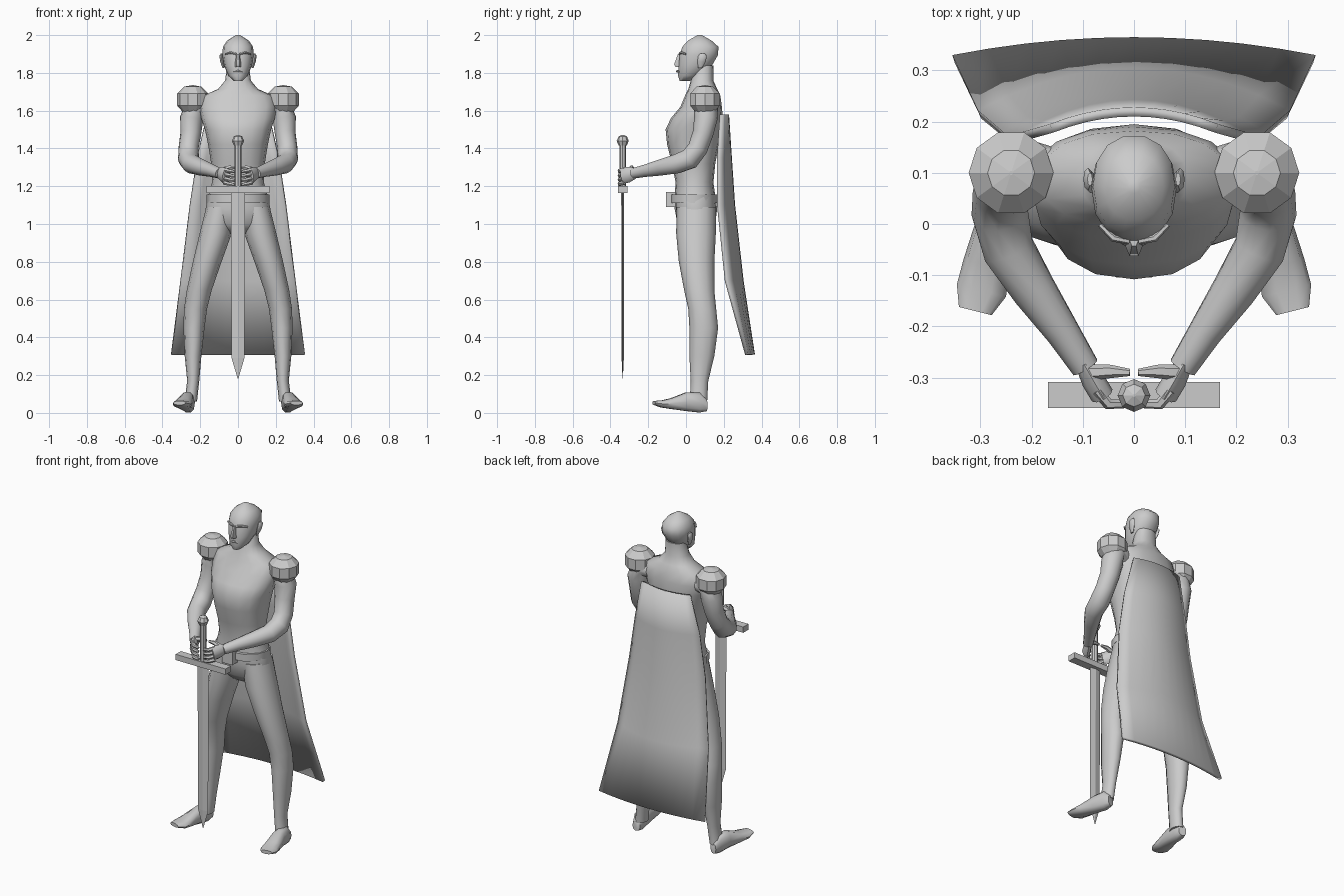
import bpy, bmesh, math
from mathutils import Vector

def ellipse(c, a, b, n=14, p=1.0):
    """Ring of n points round c, spanned by half-axis vectors a and b (p<1 = boxier)."""
    f = lambda t: math.copysign(abs(t) ** p, t)
    return [Vector(c) + Vector(a) * f(math.cos(2 * math.pi * i / n))
            + Vector(b) * f(math.sin(2 * math.pi * i / n)) for i in range(n)]

def finish(name, bm, angle=None, mirror=False):
    bmesh.ops.recalc_face_normals(bm, faces=bm.faces)
    me = bpy.data.meshes.new(name)
    bm.to_mesh(me)
    bm.free()
    ob = bpy.data.objects.new(name, me)
    bpy.context.collection.objects.link(ob)
    if angle:
        bpy.ops.object.select_all(action='DESELECT')
        ob.select_set(True)
        bpy.context.view_layer.objects.active = ob
        bpy.ops.object.shade_smooth_by_angle(angle=math.radians(angle))
    if mirror:
        ob.modifiers.new("Mirror", 'MIRROR').use_mirror_merge = False
    return ob

def loft(name, rings, angle=50, mirror=False):
    bm = bmesh.new()
    vs = [[bm.verts.new(p) for p in r] for r in rings]
    n = len(rings[0])
    for r, s in zip(vs, vs[1:]):
        for i in range(n):
            bm.faces.new((r[i], r[(i + 1) % n], s[(i + 1) % n], s[i]))
    bm.faces.new(vs[0])
    bm.faces.new(vs[-1])
    return finish(name, bm, angle, mirror)

def column(name, rows, p=1.0, n=14, mirror=False):
    """Rows of (z, centre x, half width, front y, back y)."""
    return loft(name, [ellipse((x, (f + b) / 2, z), (w, 0, 0), (0, (b - f) / 2, 0), n, p)
                       for z, x, w, f, b in rows], 50, mirror)

def limb(name, rows, n=10, flat=1.0, mirror=True):
    """Tube along rows of (x, y, z, radius); flat scales the sideways radius."""
    pts = [Vector(r[:3]) for r in rows]
    rings = []
    side = None
    for i, r in enumerate(rows):
        t = (pts[min(i + 1, len(pts) - 1)] - pts[max(i - 1, 0)]).normalized()
        if side is None:
            side = t.orthogonal().normalized() if abs(t.z) > 0.9 else t.cross((0, 0, 1)).normalized()
        side = (side - t * side.dot(t)).normalized()
        rings.append(ellipse(pts[i], side * r[3] * flat, t.cross(side) * r[3], n))
    return loft(name, rings, 50, mirror)

def box(name, x, y, z):
    return loft(name, [[Vector((a, b, h)) for a, b in
                        ((x[0], y[0]), (x[1], y[0]), (x[1], y[1]), (x[0], y[1]))] for h in z], None)

def lathe(name, cx, cy, rows, n=10, mirror=False):
    return loft(name, [ellipse((cx, cy, z), (r, 0, 0), (0, r, 0), n) for r, z in rows], None, mirror)

# Torso and neck
column("torso", [
    (0.95, 0, 0.07, 0.00, 0.12), (1.0, 0, 0.16, -0.045, 0.155), (1.08, 0, 0.172, -0.06, 0.165),
    (1.15, 0, 0.157, -0.06, 0.155), (1.22, 0, 0.137, -0.055, 0.145), (1.32, 0, 0.142, -0.075, 0.155),
    (1.42, 0, 0.158, -0.10, 0.175), (1.50, 0, 0.175, -0.108, 0.19), (1.56, 0, 0.195, -0.08, 0.195),
    (1.62, 0, 0.205, -0.03, 0.19), (1.68, 0, 0.185, -0.005, 0.182), (1.715, 0, 0.105, 0.012, 0.165),
    (1.76, 0, 0.068, 0.025, 0.145), (1.84, 0, 0.058, 0.05, 0.145)], 0.88, 16)

# Head with chin, brow and pointed crown
column("head", [
    (1.757, 0, 0.022, -0.034, 0.02), (1.785, 0, 0.052, -0.044, 0.075), (1.84, 0, 0.074, -0.04, 0.14),
    (1.895, 0, 0.083, -0.036, 0.172), (1.938, 0, 0.08, -0.022, 0.174), (1.97, 0, 0.058, 0.008, 0.138),
    (2.0, 0, 0.012, 0.06, 0.085)], 0.92)

# Face details
loft("nose", [ellipse((0, y, z), (w, 0, 0), (0, d, 0), 6) for z, y, w, d in
              ((1.832, -0.04, 0.016, 0.018), (1.845, -0.043, 0.017, 0.023), (1.9, -0.034, 0.008, 0.01))])
limb("brow", [(0.01, -0.034, 1.9, 0.006), (0.04, -0.028, 1.908, 0.007), (0.066, -0.002, 1.9, 0.005)], 6)
limb("lips", [(-0.025, -0.034, 1.806, 0.004), (0, -0.045, 1.808, 0.008), (0.025, -0.034, 1.806, 0.004)], 6, mirror=False)
column("ear", [(1.825, 0.076, 0.006, 0.065, 0.085), (1.86, 0.085, 0.009, 0.06, 0.105),
               (1.89, 0.09, 0.009, 0.065, 0.11), (1.902, 0.086, 0.005, 0.075, 0.1)], 1, 8, True)

# Legs and feet
column("leg", [
    (1.09, 0.09, 0.078, -0.05, 0.158), (0.95, 0.118, 0.085, -0.052, 0.158), (0.8, 0.163, 0.076, -0.038, 0.15),
    (0.65, 0.205, 0.066, -0.01, 0.15), (0.55, 0.225, 0.061, 0.012, 0.16), (0.45, 0.233, 0.056, 0.018, 0.17),
    (0.3, 0.238, 0.044, 0.018, 0.15), (0.17, 0.237, 0.032, 0.025, 0.118), (0.06, 0.25, 0.033, 0.02, 0.112)],
    1, 12, True)
loft("foot", [ellipse((x, y, (lo + hi) / 2), (w, w * 0.25, 0), (0, 0, (hi - lo) / 2), 10, 0.8)
              for x, y, w, lo, hi in (
                  (0.258, 0.108, 0.022, 0.008, 0.07), (0.262, 0.07, 0.034, 0.0, 0.11),
                  (0.272, 0.0, 0.036, 0.008, 0.11), (0.288, -0.08, 0.045, 0.02, 0.078),
                  (0.298, -0.13, 0.048, 0.028, 0.066), (0.31, -0.17, 0.032, 0.042, 0.064))], 50, True)

# Arms bent forward to the grip
limb("arm", [(0.16, 0.1, 1.62, 0.05), (0.225, 0.105, 1.63, 0.065), (0.245, 0.105, 1.56, 0.062),
             (0.25, 0.09, 1.48, 0.055), (0.262, 0.062, 1.4, 0.053), (0.262, 0.02, 1.345, 0.056),
             (0.245, -0.05, 1.318, 0.052), (0.195, -0.13, 1.3, 0.044), (0.14, -0.21, 1.283, 0.034),
             (0.095, -0.28, 1.268, 0.028)], 12)
limb("palm", [(0.1, -0.27, 1.27, 0.03), (0.08, -0.305, 1.262, 0.042), (0.062, -0.335, 1.255, 0.042)], 8, 0.55)
for i in range(4):
    z = 1.288 - i * 0.023
    limb(f"finger_{i + 1}", [(0.072, -0.325, z, 0.012), (0.05, -0.352, z - 0.006, 0.011),
                             (0.018, -0.352, z - 0.012, 0.008)], 6)
limb("thumb", [(0.085, -0.29, 1.285, 0.016), (0.045, -0.288, 1.298, 0.013), (0.008, -0.29, 1.3, 0.007)], 6)

# Shoulder guards
lathe("shoulder_guard", 0.24, 0.1, [(0.004, 1.735), (0.046, 1.727), (0.083, 1.69), (0.083, 1.628),
                                    (0.052, 1.592), (0.004, 1.585)], 10, True)

# Belt and buckle
column("belt", [(z, 0, 0.166, -0.083, 0.168) for z in (1.112, 1.155)], 1, 12)
box("buckle", (-0.035, 0.035), (-0.105, -0.05), (1.09, 1.17))

# Sword held point down
SY = -0.335
def blade_ring(z, w, t):
    return ellipse((0, SY, z), (w, 0, 0), (0, t, 0), 4)
loft("blade", [blade_ring(1.19, 0.037, 0.008), blade_ring(0.29, 0.034, 0.006),
               blade_ring(0.182, 0.002, 0.001)], None)
box("crossguard", (-0.168, 0.168), (-0.359, -0.309), (1.165, 1.2))
lathe("grip", 0, SY, [(0.018, 1.2), (0.018, 1.43)], 8)
lathe("pommel", 0, SY, [(0.003, 1.408), (0.022, 1.416), (0.032, 1.44), (0.022, 1.464), (0.003, 1.472)], 8)

# Cape: curved sheet, flaring toward the hem
bm = bmesh.new()
rows = []
for z, w, mid, edge in ((1.58, 0.165, 0.228, 0.195), (1.35, 0.218, 0.243, 0.18), (1.1, 0.256, 0.26, 0.18),
                        (0.7, 0.305, 0.305, 0.222), (0.31, 0.355, 0.365, 0.33)):
    rows.append([bm.verts.new((w * u / 5, mid + (edge - mid) * (u / 5) ** 2, z)) for u in range(-5, 6)])
for r, s in zip(rows, rows[1:]):
    for i in range(10):
        bm.faces.new((r[i], r[i + 1], s[i + 1], s[i]))
cape = finish("cape", bm, 40)
solid = cape.modifiers.new("Thickness", 'SOLIDIFY')
solid.thickness = 0.018
solid.offset = -1 if cape.data.polygons[0].normal.y > 0 else 1
